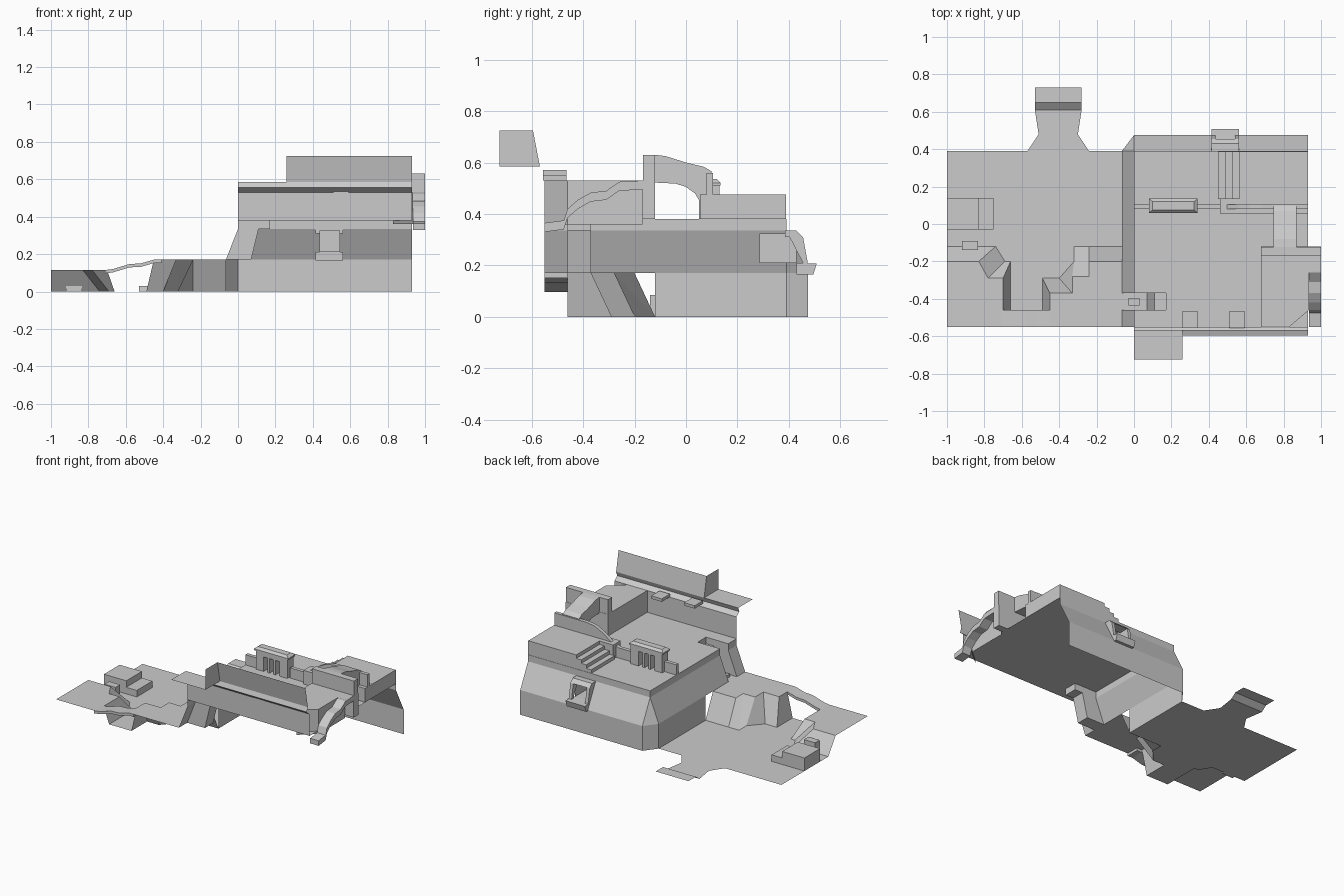
import bpy, bmesh

if "Cube" in bpy.data.objects:
    bpy.data.objects.remove(bpy.data.objects["Cube"])


def mesh(name, verts, faces):
    me = bpy.data.meshes.new(name)
    me.from_pydata(verts, [], faces)
    bm = bmesh.new()
    bm.from_mesh(me)
    bmesh.ops.remove_doubles(bm, verts=bm.verts, dist=1e-4)
    bmesh.ops.recalc_face_normals(bm, faces=bm.faces)
    bm.to_mesh(me)
    bm.free()
    ob = bpy.data.objects.new(name, me)
    bpy.context.collection.objects.link(ob)
    return ob


def sheet(name, pts, z):
    """Flat polygon at height z."""
    return mesh(name, [(x, y, z) for x, y in pts], [range(len(pts))])


def loft(name, *rows):
    """Sheet through rows of 3D points."""
    n = len(rows[0])
    faces = [(r * n + i, r * n + i + 1, (r + 1) * n + i + 1, (r + 1) * n + i)
             for r in range(len(rows) - 1) for i in range(n - 1)]
    return mesh(name, [p for row in rows for p in row], faces)


def at(pts, z):
    return [(x, y, z) for x, y in pts]


def prism(name, pts, axis, a, b):
    """Profile extruded along an axis: x takes (y,z), y takes (x,z), z takes (x,y)."""
    put = {'x': lambda p, t: (t, p[0], p[1]),
           'y': lambda p, t: (p[0], t, p[1]),
           'z': lambda p, t: (p[0], p[1], t)}[axis]
    n = len(pts)
    sides = [(i, (i + 1) % n, n + (i + 1) % n, n + i) for i in range(n)]
    return mesh(name, [put(p, a) for p in pts] + [put(p, b) for p in pts],
                sides + [range(n), range(n, 2 * n)])


def box(name, x0, x1, y0, y1, z0, z1):
    return prism(name, [(x0, y0), (x1, y0), (x1, y1), (x0, y1)], 'z', z0, z1)


def ribbon(name, path, axis, a, b, t):
    """Bar of thickness t below a path."""
    return prism(name, path + [(u, z - t) for u, z in reversed(path)], axis, a, b)


FRONT, FLOOR, LEDGE, LOW = -0.55, 0.38, 0.335, 0.17

# Lower ground with the exit path
left_base = [(-1, -.12), (-.74, -.12), (-.69, -.2), (-.66, -.2), (-.66, -.46)]
left_top = [(-1, -.2), (-.83, -.2), (-.78, -.29), (-.7, -.29), (-.7, -.46)]
right_base = [(-.49, -.46), (-.49, -.29), (-.4, -.29), (-.32, -.2), (-.32, -.12),
              (-.24, -.12), (-.065, -.12)]
right_top = [(-.45, -.46), (-.45, -.37), (-.33, -.37), (-.33, -.28), (-.24, -.28),
             (-.24, -.2), (-.065, -.2)]
exit_path = [(-.24, .39), (-.3, .48), (-.28, .61), (-.53, .61), (-.51, .48), (-.57, .39)]
sheet("lower_ground", left_base + right_base + [(-.065, .39)] + exit_path + [(-1, .39)], 0)
loft("exit_ramp", *[[(-.53, y, z), (-.28, y, z)] for y, z in ((.61, 0), (.65, .03), (.73, .03))])

# Cliffs and plateaus in front of the ground
loft("left_cliff", at(left_base, 0), at(left_top, .115))
sheet("left_plateau", left_top + [(-.7, FRONT), (-1, FRONT)], .115)
loft("right_cliff", at(right_base, 0), at(right_top, LOW))
sheet("right_plateau", [(-.45, FRONT)] + right_top +
      [(-.065, -.37), (.07, -.37), (.07, -.46), (-.065, -.46), (-.065, FRONT)], LOW)
ribbon("plateau_bridge", [(-.71, .115), (-.67, .12), (-.58, .147), (-.52, .15), (-.45, LOW), (-.41, LOW)],
       'y', FRONT, -.46, .018)

# Low ground blocks
box("large_ground_block", -1, -.83, -.03, .14, 0, .09)
box("small_ground_block", -.83, -.75, -.03, .14, 0, .045)
box("cliff_slab", -.92, -.835, -.14, -.09, 0, .085)
box("passage_slab", -.03, .03, -.435, -.395, LOW, LOW + .02)

# Upper floor, notched by the passage
sheet("upper_floor", [(0, .39), (0, -.37), (.17, -.37), (.17, -.46), (0, -.46), (0, FRONT),
                      (.93, FRONT), (.93, .39)], FLOOR)

# Outer skirt: vertical foot, sloped band, vertical lip
side_foot, side_lip = [(-.065, -.12), (-.065, .39)], [(0, -.12), (0, .39)]
back_foot, back_lip = [(0, .475), (.93, .475)], [(0, .39), (.93, .39)]
foot = side_foot + back_foot
loft("skirt_foot", at(foot, 0), at(foot, LOW))
loft("skirt_lip", at(side_lip + back_lip[1:], LEDGE), at(side_lip + back_lip[1:], FLOOR))
loft("skirt_slope_side", at([(-.065, -.37)] + side_foot, LOW), at([(0, -.37)] + side_lip, LEDGE))
loft("skirt_lip_side", at([(0, -.37), (0, -.12)], LEDGE), at([(0, -.37), (0, -.12)], FLOOR))
mesh("skirt_corner", [(-.065, .39, LOW), (0, .475, LOW), (0, .39, LEDGE)], [(0, 1, 2)])
for i, (a, b) in enumerate([(0, .435), (.545, .93)]):
    loft(f"skirt_slope_back_{i}", [(a, .475, LOW), (b, .475, LOW)], [(a, .39, LEDGE), (b, .39, LEDGE)])

# Passage end and side walls repeat the skirt profile
for name, y0, y1, dx in (("passage_end", -.46, -.37, .11), ("skirt_front_end", FRONT, -.46, 0)):
    prof = [(-.065 + dx if not dx else .07, LOW), (dx, LEDGE),
            (.17 if dx else 0, LEDGE), (.17 if dx else 0, FLOOR)]
    loft(name, [(x, y0, z) for x, z in prof], [(x, y1, z) for x, z in prof])
for i, y in enumerate((-.37, -.46)):
    prof = [(-.065, LOW), (.07, LOW), (.11, LEDGE), (.17, LEDGE), (.17, FLOOR), (0, FLOOR), (0, LEDGE)]
    mesh(f"passage_side_{i}", [(x, y, z) for x, z in prof], [range(len(prof))])

# Back window: recess, jambs, hood and sill
x0, x1 = .435, .545
loft("window_recess", *[[(x0, y, .21), (x0, y, .325), (x1, y, .325), (x1, y, .21), (x0, y, .21)]
                        for y in (.285, .43)])
loft("window_back", [(x0, .285, .21), (x1, .285, .21)], [(x0, .285, .325), (x1, .285, .325)])
jamb = [(.39, LEDGE), (.43, LEDGE), (.455, .31), (.475, .2), (.475, LOW)]
for i, x in enumerate((.415, .54)):
    prism(f"window_jamb_{i}", jamb, 'x', x, x + .022)
prism("window_hood", [(.385, .31), (.385, LEDGE), (.43, LEDGE), (.455, .31)], 'x', .415, .562)
prism("window_sill", [(.43, .165), (.495, .165), (.508, .207), (.43, .21)], 'x', .415, .562)

# Raised back terrace with stairs climbing to it
stairs = [(.93, FLOOR), (.45, FLOOR)]
for i in range(4):
    z, x = FLOOR + .024 * (i + 1), .45 + .038 * i
    stairs += [(x, z), (x + .038 if i < 3 else .93, z)]
prism("stairs_and_terrace", stairs, 'y', .135, .388)

# Dividing wall with its gatehouse
prism("dividing_wall", [(.34, FLOOR), (.34, .45), (.44, .45), (.49, .47), (.56, .52), (.62, .55),
                        (.68, .56), (.93, .56), (.93, FLOOR)], 'y', .08, .105)
box("dividing_wall_foot", .46, .93, .055, .135, FLOOR, .475)
box("dividing_wall_end", 0, .1, .08, .105, FLOOR, .45)
for i, (a, b) in enumerate([(.09, .15), (.18, .195), (.225, .24), (.27, .33)]):
    box(f"gate_post_{i}", a, b, .065, .13, FLOOR, .49)
box("gate_lintel", .09, .33, .065, .13, .48, .515)
cap = [[(.08, .06), (.34, .06), (.34, .135), (.08, .135), (.08, .06)],
       [(.1, .075), (.32, .075), (.32, .12), (.1, .12), (.1, .075)]]
loft("gate_cap", at(cap[0], .51), at(cap[0], .52), at(cap[1], .535))
sheet("gate_cap_top", cap[1][:4], .535)

# Raised corner platform, open underneath and at the right
plat = [(.68, FRONT), (.68, -.12), (1, -.12), (1, -.25), (.935, -.25), (.935, -.46), (.83, FRONT)]
sheet("platform_top", plat, .53)
loft("platform_sides", at([(.68, FRONT), (.68, -.12), (.93, -.12)], FLOOR),
     at([(.68, FRONT), (.68, -.12), (.93, -.12)], .53))
box("platform_side_wall", .93, 1, -.17, -.12, FLOOR, .53)
box("platform_parapet", .68, 1, -.168, -.122, .52, .63)
loft("platform_chamfer", at([(.83, FRONT), (.935, -.46), (.935, -.17)], .36),
     at([(.83, FRONT), (.935, -.46), (.935, -.17)], .53))

# Winding steps falling along the right edge
ribbon("side_descent", [(-.17, .53), (-.26, .525), (-.31, .49), (-.37, .483), (-.42, .455),
                        (-.46, .42), (-.475, .375), (-.55, .365)], 'x', .935, 1, .035)

# Flying arch from the parapet to the dividing wall
prism("flying_arch", [(-.122, .63), (-.08, .625), (0, .6), (.07, .583), (.1, .565), (.1, FLOOR),
                      (.05, FLOOR), (.05, .455), (.035, .48), (0, .505), (-.04, .518), (-.122, .522)],
      'x', .745, .87)

# Front retaining wall, leaning outward at the top
loft("front_wall", *[[(0, y, z), (.26, y, z), (.93, y, z)]
                     for y, z in ((FRONT, FLOOR), (FRONT, .53), (-.58, .555), (-.568, .585))])
loft("front_upper_wall", [(.26, -.568, .585), (.93, -.568, .585)], [(.26, -.595, .725), (.93, -.595, .725)])
sheet("front_balcony_floor", [(0, -.568), (.26, -.568), (.26, -.725), (0, -.725)], .585)
mesh("front_balcony_side", [(.26, -.568, .585), (.26, -.595, .725), (.26, -.725, .725), (.26, -.725, .585)],
     [(0, 1, 2, 3)])
for i, (x, z) in enumerate([(.26, .55), (.51, .53)]):
    box(f"wall_slab_{i}", x, x + .08, -.555, -.465, z, z + .02)
